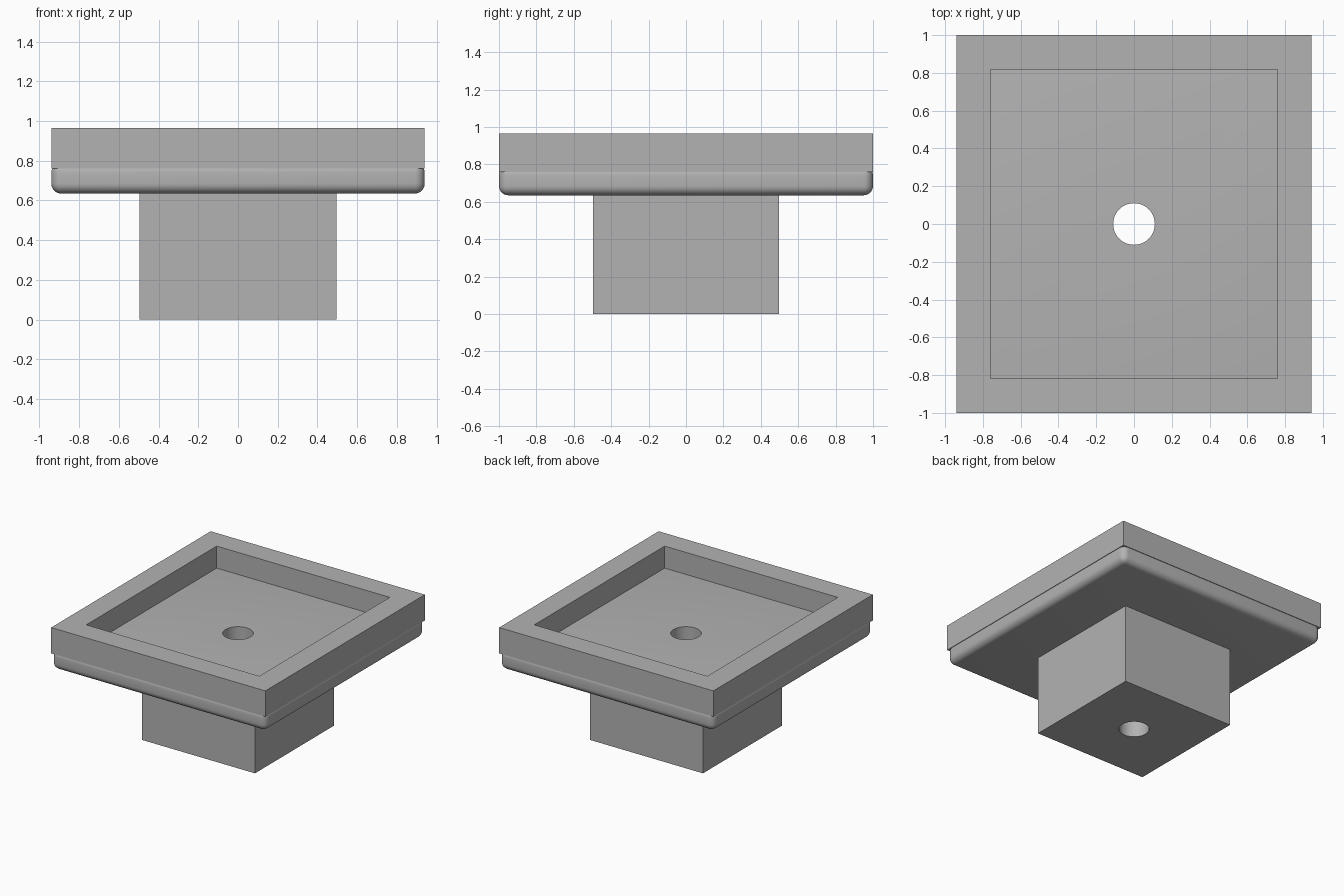
import bpy
import math

if "Cube" in bpy.data.objects:
    bpy.data.objects.remove(bpy.data.objects["Cube"], do_unlink=True)

grey = bpy.data.materials.new("plain_grey")
grey.use_nodes = True
colour = (0.45, 0.45, 0.45, 1)
grey.diffuse_color = colour
grey.node_tree.nodes["Principled BSDF"].inputs["Base Color"].default_value = colour


def box(name, half_x, half_y, z0, z1):
    bpy.ops.mesh.primitive_cube_add(size=2, location=(0, 0, (z0 + z1) / 2))
    obj = bpy.context.object
    obj.name = name
    obj.scale = (half_x, half_y, (z1 - z0) / 2)
    bpy.ops.object.transform_apply(location=True, rotation=False, scale=True)
    obj.data.materials.append(grey)
    return obj


def select(obj):
    bpy.ops.object.select_all(action='DESELECT')
    obj.select_set(True)
    bpy.context.view_layer.objects.active = obj


def round_edges(obj, radius):
    select(obj)
    bevel = obj.modifiers.new("round", 'BEVEL')
    bevel.width = radius
    bevel.segments = 6
    bpy.ops.object.modifier_apply(modifier=bevel.name)


def cut(obj, cutter):
    select(obj)
    mod = obj.modifiers.new("cut", 'BOOLEAN')
    mod.operation = 'DIFFERENCE'
    mod.solver = 'EXACT'
    mod.object = cutter
    bpy.ops.object.modifier_apply(modifier=mod.name)


# Main parts
pedestal = box("pedestal", 0.497, 0.497, 0, 0.635)
tray = box("tray_floor", 0.94, 1, 0.635, 0.79)
round_edges(tray, 0.05)
rim = box("tray_rim", 0.94, 1, 0.76, 0.965)

# Pocket inside the rim
pocket = box("pocket_cutter", 0.76, 0.818, 0.6, 1.2)
cut(rim, pocket)

# Drain hole through the floor and pedestal
bpy.ops.mesh.primitive_cylinder_add(vertices=64, radius=0.11, depth=3)
drill = bpy.context.object
drill.name = "drain_cutter"
drill.data.materials.append(grey)
cut(tray, drill)
cut(pedestal, drill)

for helper in (pocket, drill):
    bpy.data.objects.remove(helper, do_unlink=True)

for part in (pedestal, tray, rim):
    select(part)
    bpy.ops.object.shade_smooth_by_angle(angle=math.radians(30))
